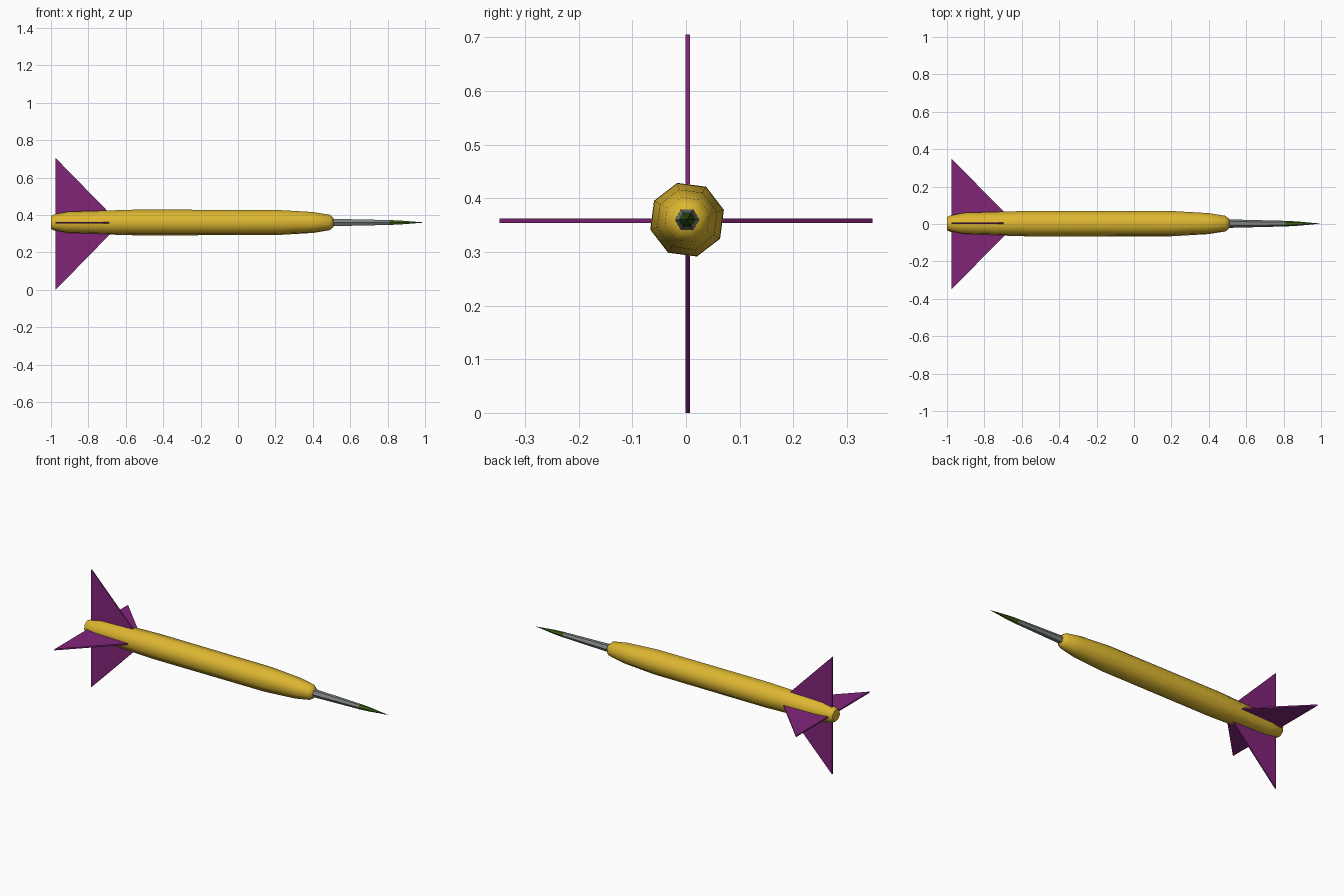
import bpy, bmesh, math

if "Cube" in bpy.data.objects:
    bpy.data.objects.remove(bpy.data.objects["Cube"])

CY, CZ = 0.002, 0.36


def mat(name, c):
    m = bpy.data.materials.new(name)
    m.diffuse_color = (*c, 1)
    m.use_nodes = True
    m.node_tree.nodes["Principled BSDF"].inputs["Base Color"].default_value = m.diffuse_color
    return m


yellow = mat("yellow", (0.72, 0.47, 0.03))
grey = mat("grey", (0.21, 0.23, 0.23))
green = mat("dark_green", (0.045, 0.12, 0.008))
purple = mat("purple", (0.22, 0.018, 0.19))


def finish(name, bm, material):
    bmesh.ops.recalc_face_normals(bm, faces=bm.faces)
    me = bpy.data.meshes.new(name)
    bm.to_mesh(me)
    bm.free()
    me.materials.append(material)
    ob = bpy.data.objects.new(name, me)
    bpy.context.collection.objects.link(ob)
    return ob


def lathe(name, profile, sides, material, phase=0.0):
    """Spin (x, radius) pairs around the long axis; radius 0 makes a point."""
    bm = bmesh.new()
    rings = []
    for x, r in profile:
        n = sides if r > 0 else 1
        rings.append([bm.verts.new((x, CY + r * math.cos(phase + math.tau * i / sides),
                                    CZ + r * math.sin(phase + math.tau * i / sides)))
                      for i in range(n)])
    for a, b in zip(rings, rings[1:]):
        for i in range(sides):
            j = (i + 1) % sides
            bm.faces.new((a[i], a[j], b[0]) if len(b) == 1 else (a[i], a[j], b[j], b[i]))
    for ring in (rings[0], rings[-1]):
        if len(ring) > 2:
            bm.faces.new(ring)
    ob = finish(name, bm, material)
    bpy.ops.object.select_all(action='DESELECT')
    bpy.context.view_layer.objects.active = ob
    ob.select_set(True)
    bpy.ops.object.shade_smooth_by_angle(angle=math.radians(50))
    return ob


# Main shaft, slim metal nose and pointed tip
lathe("body", [(-1, 0.036), (-0.985, 0.044), (-0.91, 0.06), (-0.55, 0.071),
               (0.2, 0.07), (0.4, 0.058), (0.49, 0.043), (0.51, 0.024)],
      8, yellow, math.radians(15))
lathe("nose_shaft", [(0.49, 0.023), (0.81, 0.015)], 6, grey)
lathe("nose_tip", [(0.81, 0.0152), (0.88, 0.011), (1.0, 0)], 6, green)


# Four swept tail fins, each a thin triangular plate
def fin(name, axis, sign):
    bm = bmesh.new()
    t = 0.004
    layers = []
    for s in (-t, t):
        ring = []
        for x, d in ((-0.975, 0.02), (-0.975, 0.348), (-0.65, 0.02)):
            if axis == 'z':
                co = (x, 0.003 + s, 0.3525 + sign * (d + 0.0045 * (d > 0.1)))
            else:
                co = (x, sign * d, 0.358 + s)
            ring.append(bm.verts.new(co))
        layers.append(ring)
    a, b = layers
    bm.faces.new(a)
    bm.faces.new(b)
    for i in range(3):
        j = (i + 1) % 3
        bm.faces.new((a[i], a[j], b[j], b[i]))
    finish(name, bm, purple)


fin("top_fin", 'z', 1)
fin("bottom_fin", 'z', -1)
fin("front_fin", 'y', -1)
fin("back_fin", 'y', 1)
